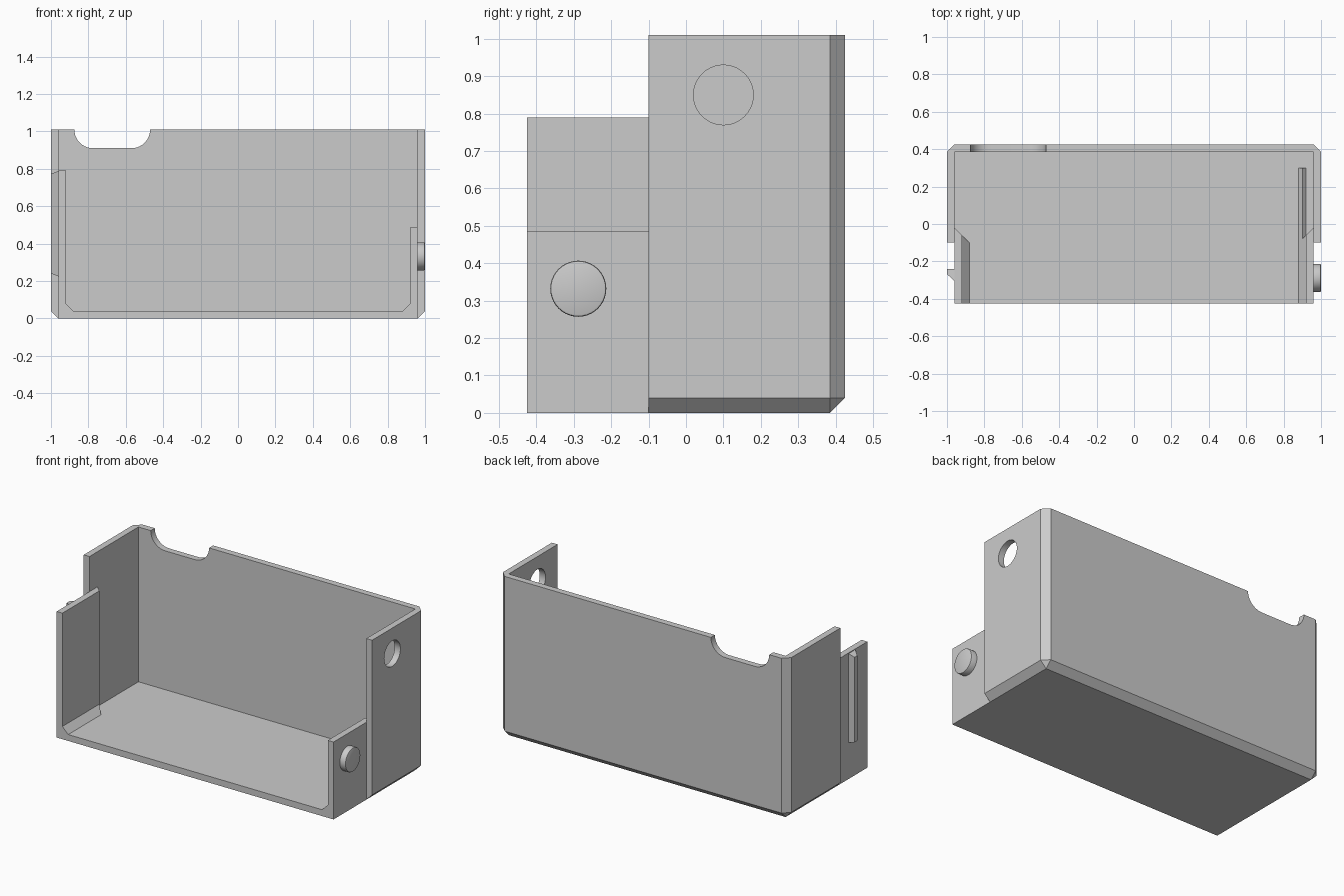
import bpy, bmesh, math
from mathutils import Matrix

cube = bpy.data.objects.get("Cube")
if cube:
    bpy.data.objects.remove(cube, do_unlink=True)

W, H, D, T = 1.0, 1.01, 0.425, 0.04   # half width, height, half depth, wall
IN = W - T                            # inner half width
STEP = -0.1                           # front edge of the tall side walls

grey = bpy.data.materials.new("plastic_grey")
grey.use_nodes = True
grey.diffuse_color = (0.6, 0.6, 0.6, 1)
grey.node_tree.nodes["Principled BSDF"].inputs["Base Color"].default_value = (0.6, 0.6, 0.6, 1)


def finish(name, bm):
    bmesh.ops.recalc_face_normals(bm, faces=bm.faces)
    mesh = bpy.data.meshes.new(name)
    bm.to_mesh(mesh)
    bm.free()
    mesh.materials.append(grey)
    obj = bpy.data.objects.new(name, mesh)
    bpy.context.collection.objects.link(obj)
    return obj


def loft(name, start, end):
    """Closed prism between two matching outlines."""
    bm = bmesh.new()
    a = [bm.verts.new(p) for p in start]
    b = [bm.verts.new(p) for p in end]
    bm.faces.new(a)
    bm.faces.new(b)
    for i in range(len(a)):
        j = (i + 1) % len(a)
        bm.faces.new((a[i], a[j], b[j], b[i]))
    return finish(name, bm)


def prism_y(name, outline, y0, y1):
    return loft(name, [(x, y0, z) for x, z in outline], [(x, y1, z) for x, z in outline])


def box(name, x0, x1, y0, y1, z0, z1):
    return prism_y(name, [(x0, z0), (x1, z0), (x1, z1), (x0, z1)], y0, y1)


def disc_x(name, radius, length, centre, bevel=0):
    """Cylinder lying along x."""
    bm = bmesh.new()
    bmesh.ops.create_cone(bm, cap_ends=True, segments=40, radius1=radius,
                          radius2=radius, depth=length)
    if bevel:
        rim = [e for e in bm.edges if all(v.co.z > 0 for v in e.verts)]
        bmesh.ops.bevel(bm, geom=rim, offset=bevel, segments=2, affect='EDGES', profile=0.5)
    bm.transform(Matrix.Translation(centre) @ Matrix.Rotation(math.pi / 2, 4, 'Y'))
    return finish(name, bm)


def combine(target, tool, operation):
    mod = target.modifiers.new(tool.name, 'BOOLEAN')
    mod.operation, mod.solver, mod.object = operation, 'EXACT', tool
    bpy.context.view_layer.objects.active = target
    bpy.ops.object.modifier_apply(modifier=mod.name)
    bpy.data.objects.remove(tool, do_unlink=True)


def smooth(obj):
    bpy.ops.object.select_all(action='DESELECT')
    obj.select_set(True)
    bpy.context.view_layer.objects.active = obj
    bpy.ops.object.shade_smooth_by_angle(angle=math.radians(30))


# Case: tall block with chamfered outer back and bottom edges
case = box("case", -W, W, STEP, D, 0, H)
bm = bmesh.new()
bm.from_mesh(case.data)
edges = []
for e in bm.edges:
    m = (e.verts[0].co + e.verts[1].co) / 2
    outer = (abs(m.x) > 0.99) + (m.y > D - 0.01) + (m.z < 0.01)
    if outer == 2 and m.y > STEP + 0.01:
        edges.append(e)
bmesh.ops.bevel(bm, geom=edges, offset=T, segments=1, affect='EDGES')
bmesh.ops.recalc_face_normals(bm, faces=bm.faces)
bm.to_mesh(case.data)
bm.free()
combine(case, box("cavity", -IN, IN, -0.5, D - T, T, 1.3), 'DIFFERENCE')

# Floor continuing forward
combine(case, box("front_floor", -IN, IN, -D, STEP + 0.05, 0, T), 'UNION')

# Inset front side walls, with a gusset at the floor and a slanted rear end
for side, top in ((-1, 0.79), (1, 0.485)):
    outline = [(IN, 0.01), (0.88, 0.01), (0.88, T), (0.92, 0.08), (0.92, top), (IN, top)]
    front = [(side * x, -D, z) for x, z in outline]
    rear = [(side * x, x - IN - 0.02, z) for x, z in outline]
    combine(case, loft("side_wall", front, rear), 'UNION')

# Rounded cable notch in the back wall
left, right, low, r = -0.875, -0.47, 0.91, 0.1
notch = [(left, 1.2)]
for cx, start in ((left + r, math.pi), (right - r, 1.5 * math.pi)):
    notch += [(cx + r * math.cos(start + i * math.pi / 20),
               low + r + r * math.sin(start + i * math.pi / 20)) for i in range(11)]
notch.append((right, 1.2))
combine(case, prism_y("notch", notch, 0.3, 0.5), 'DIFFERENCE')

# Round hole in the left wall
combine(case, disc_x("hole", 0.08, 0.2, (0.98, 0.1, 0.85)), 'DIFFERENCE')
smooth(case)

# Round snap button on the left front wall
smooth(disc_x("snap_button", 0.075, 0.05, (0.975, -0.288, 0.332), 0.006))

# Wedge-shaped snap ridge on the right front wall
ridge = [(-0.95, -0.24, 0), (-W, -0.24, 0.015), (-W, -0.268, 0.015), (-IN, -0.305, 0), (-0.95, -0.305, 0)]
loft("snap_ridge", [(x, y, 0.225 + s) for x, y, s in ridge],
     [(x, y, 0.788 - s) for x, y, s in ridge])

# Low rib on the floor behind the left front wall
prism_y("floor_rib", [(0.88, T - 0.01), (0.88, T), (0.90, 0.06), (0.92, T), (0.92, T - 0.01)], -0.12, 0.3)
